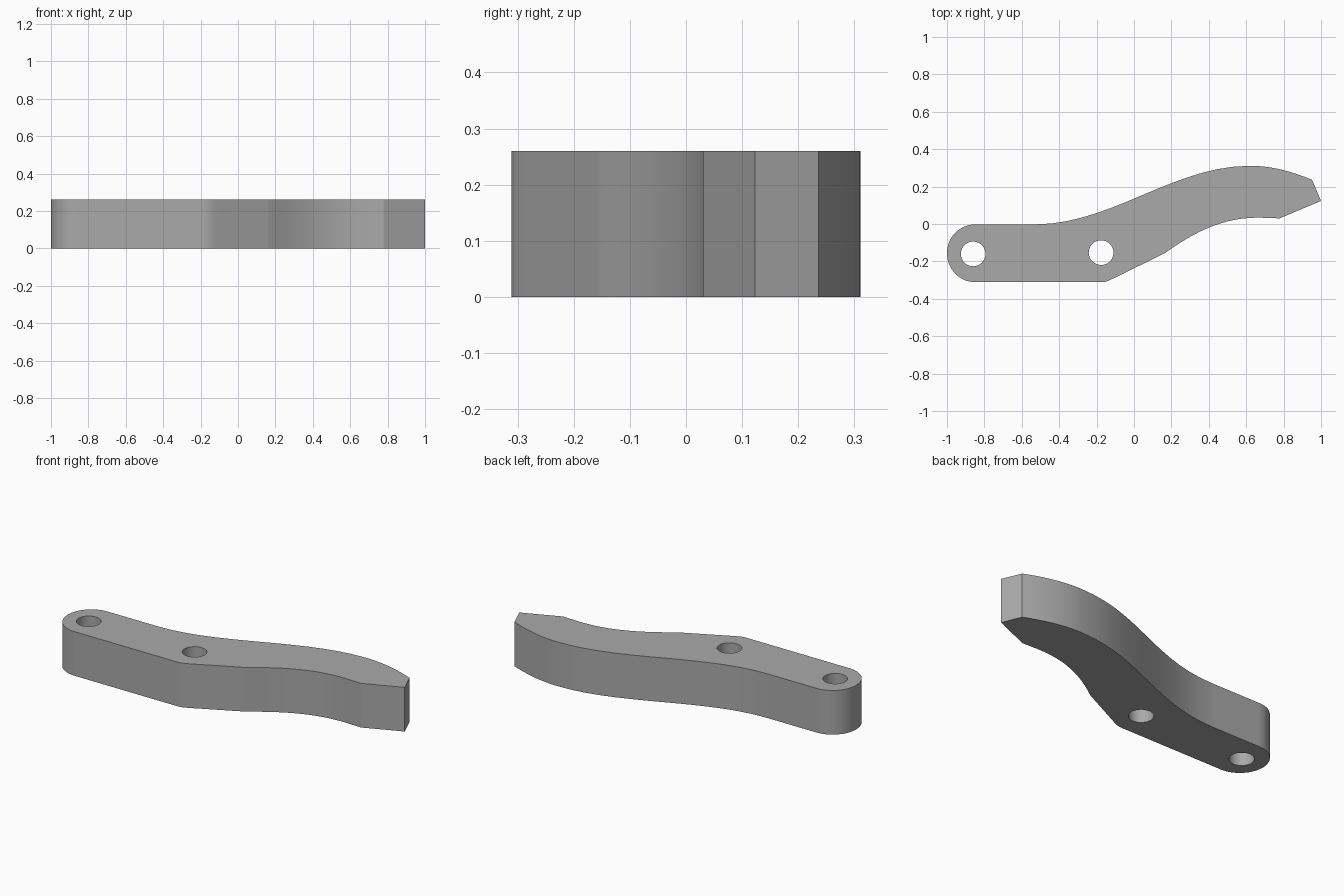
import bpy
import bmesh
import math
from mathutils import Vector

cube = bpy.data.objects.get("Cube")
if cube:
    bpy.data.objects.remove(cube, do_unlink=True)

HEIGHT = 0.26

# One flat grey for the whole part
grey = bpy.data.materials.new("plain_grey")
grey.use_nodes = True
colour = (0.4, 0.4, 0.4, 1)
grey.diffuse_color = colour
grey.node_tree.nodes["Principled BSDF"].inputs["Base Color"].default_value = colour


def add_spline(curve, knots, steps):
    """Closed bezier from (point, incoming offset, outgoing offset)."""
    spline = curve.splines.new("BEZIER")
    spline.bezier_points.add(len(knots) - 1)
    spline.use_cyclic_u = True
    spline.resolution_u = steps
    for knot, (co, back, ahead) in zip(spline.bezier_points, knots):
        knot.handle_left_type = knot.handle_right_type = "FREE"
        knot.co = Vector((*co, 0))
        knot.handle_left = knot.co + Vector((*back, 0))
        knot.handle_right = knot.co + Vector((*ahead, 0))


def add_hole(curve, x, y, radius):
    k = radius * 0.5523
    knots = []
    for i in range(4):
        c, s = round(math.cos(i * math.pi / 2)), round(math.sin(i * math.pi / 2))
        knots.append(((x + radius * c, y + radius * s), (k * s, -k * c), (-k * s, k * c)))
    add_spline(curve, knots, 10)


# Side profile of the lever, starting at the round end and going clockwise
flat = (0, 0)
outline = [
    ((-1, -0.156), (0, -0.086), (0, 0.086)),
    ((-0.848, -0.002), (-0.084, 0), flat),
    ((-0.53, -0.002), flat, (0.41, 0)),
    ((0.62, 0.311), (-0.41, 0), (0.12, 0)),
    ((0.952, 0.236), (-0.1, 0.042), flat),
    ((1, 0.123), flat, flat),
    ((0.778, 0.03), flat, flat),
    ((0.66, 0.034), (0.03, 0), (-0.2, 0)),
    ((0.163, -0.157), (0.14, 0.1), flat),
    ((-0.11, -0.291), flat, (-0.03, -0.014)),
    ((-0.185, -0.311), (0.035, 0), flat),
    ((-0.848, -0.311), flat, (-0.084, 0)),
]
profile = bpy.data.curves.new("lever_profile", "CURVE")
profile.dimensions = "2D"
profile.fill_mode = "BOTH"
profile.extrude = HEIGHT / 2
add_spline(profile, outline, 14)
add_hole(profile, -0.86, -0.16, 0.066)
add_hole(profile, -0.176, -0.153, 0.066)

# Turn the extruded profile into a welded solid standing on the ground
helper = bpy.data.objects.new("profile_helper", profile)
bpy.context.collection.objects.link(helper)
bpy.context.view_layer.update()
depsgraph = bpy.context.evaluated_depsgraph_get()
mesh = bpy.data.meshes.new_from_object(helper.evaluated_get(depsgraph))
bpy.data.objects.remove(helper, do_unlink=True)

bm = bmesh.new()
bm.from_mesh(mesh)
bmesh.ops.remove_doubles(bm, verts=bm.verts, dist=0.0005)
bmesh.ops.translate(bm, verts=bm.verts, vec=(0, 0, HEIGHT / 2))
bmesh.ops.recalc_face_normals(bm, faces=bm.faces)
bm.to_mesh(mesh)
bm.free()

mesh.materials.clear()
mesh.materials.append(grey)
lever = bpy.data.objects.new("curved_lever", mesh)
bpy.context.collection.objects.link(lever)

# Smooth walls with crisp rims and tip corners
bpy.ops.object.select_all(action="DESELECT")
lever.select_set(True)
bpy.context.view_layer.objects.active = lever
bpy.ops.object.shade_smooth_by_angle(angle=math.radians(30))
